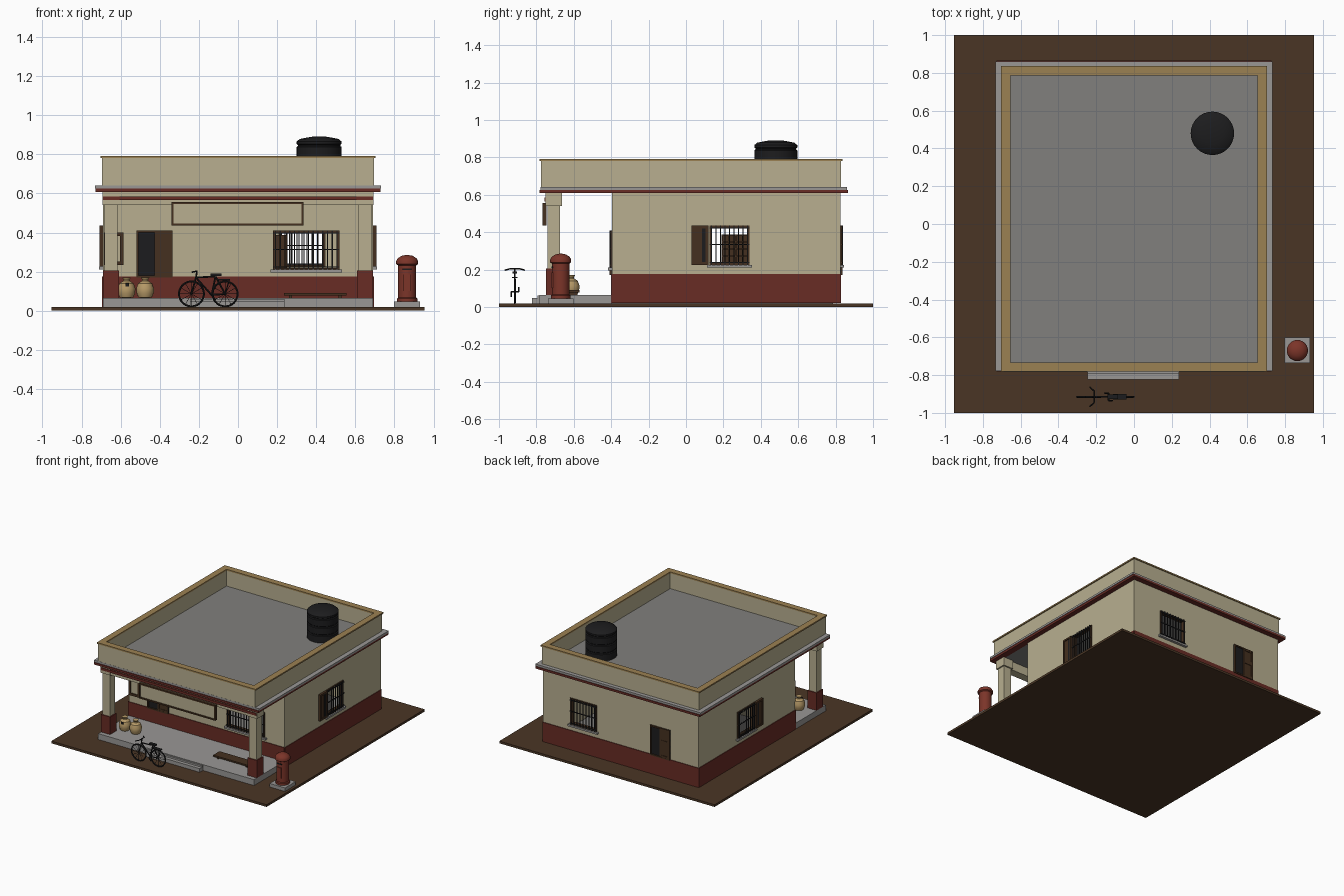
import bpy, bmesh, math
from mathutils import Matrix, Vector

if "Cube" in bpy.data.objects:
    bpy.data.objects.remove(bpy.data.objects["Cube"])


def material(name, *rgb):
    m = bpy.data.materials.new(name)
    m.use_nodes = True
    m.diffuse_color = (*rgb, 1)
    node = next(n for n in m.node_tree.nodes if n.type == 'BSDF_PRINCIPLED')
    node.inputs["Base Color"].default_value = (*rgb, 1)
    node.inputs["Roughness"].default_value = 0.8
    return m


CREAM = material("cream plaster", .48, .43, .28)
RED = material("oxide red", .14, .025, .018)
POST_RED = material("post box red", .2, .035, .022)
ROOF = material("roof grey", .22, .215, .205)
STONE = material("pale stone", .32, .31, .3)
EARTH = material("brown earth", .068, .036, .018)
TAN = material("tan coping", .33, .22, .085)
WOOD = material("dark wood", .06, .03, .014)
BLACK = material("black", .012, .012, .013)
SACK = material("sackcloth", .48, .33, .14)


def finish(name, bm, mat, smooth=False):
    bmesh.ops.recalc_face_normals(bm, faces=bm.faces)
    mesh = bpy.data.meshes.new(name)
    bm.to_mesh(mesh)
    bm.free()
    mesh.materials.append(mat)
    ob = bpy.data.objects.new(name, mesh)
    bpy.context.collection.objects.link(ob)
    if smooth:
        bpy.ops.object.select_all(action='DESELECT')
        ob.select_set(True)
        bpy.context.view_layer.objects.active = ob
        bpy.ops.object.shade_smooth_by_angle(angle=math.radians(35))
    return ob


def boxes(name, mat, *bounds):
    """One object of axis-aligned boxes, each (x0, x1, y0, y1, z0, z1)."""
    bm = bmesh.new()
    for x0, x1, y0, y1, z0, z1 in bounds:
        move = Matrix.Translation(((x0 + x1) / 2, (y0 + y1) / 2, (z0 + z1) / 2))
        size = Matrix.Diagonal((abs(x1 - x0), abs(y1 - y0), abs(z1 - z0), 1))
        bmesh.ops.create_cube(bm, size=1, matrix=move @ size)
    return finish(name, bm, mat)


def lathe(name, mat, x, y, profile, steps=28):
    bm = bmesh.new()
    vs = [bm.verts.new((x + r, y, z)) for r, z in profile]
    es = [bm.edges.new(pair) for pair in zip(vs, vs[1:])]
    bmesh.ops.spin(bm, geom=vs + es, cent=(x, y, 0), axis=(0, 0, 1),
                   angle=math.tau, steps=steps)
    bmesh.ops.remove_doubles(bm, verts=bm.verts, dist=.0005)
    return finish(name, bm, mat, True)


def tubes(name, mat, radius, *paths):
    bm = bmesh.new()
    for path in paths:
        for a, b in zip(path, path[1:]):
            a, b = Vector(a), Vector(b)
            turn = (b - a).to_track_quat('Z', 'Y').to_matrix().to_4x4()
            bmesh.ops.create_cone(bm, cap_ends=True, segments=8, radius1=radius,
                                  radius2=radius, depth=(b - a).length,
                                  matrix=Matrix.Translation((a + b) / 2) @ turn)
    return finish(name, bm, mat, True)


# Wall faces: a panel spans u along the wall, d outwards and z upwards
WX, FRONT, BACK = .69, -.396, .825


def panel(side, u0, u1, d0, d1, z0, z1):
    if side == "front":
        return (u0, u1, FRONT - d0, FRONT - d1, z0, z1)
    if side == "back":
        return (u0, u1, BACK + d0, BACK + d1, z0, z1)
    s = 1 if side == "left" else -1
    return (s * (WX + d0), s * (WX + d1), u0, u1, z0, z1)


def frame(side, u0, u1, d0, d1, z0, z1, t):
    return [panel(side, u0, u1, d0, d1, z0, z0 + t), panel(side, u0, u1, d0, d1, z1 - t, z1),
            panel(side, u0, u0 + t, d0, d1, z0, z1), panel(side, u1 - t, u1, d0, d1, z0, z1)]


def window_wall(side, lo, hi, u0, u1, z0, z1, bars):
    """Wall with one opening, a red dado, a window frame, sill and iron bars."""
    boxes(side + "_wall", CREAM,
          panel(side, lo, u0, -.04, 0, .02, .61), panel(side, u1, hi, -.04, 0, .02, .61),
          panel(side, u0, u1, -.04, 0, .02, z0), panel(side, u0, u1, -.04, 0, z1, .61))
    boxes(side + "_dado", RED, panel(side, lo, hi, 0, .005, .02, .175))
    boxes(side + "_window_frame", WOOD, *frame(side, u0, u1, -.03, .008, z0, z1, .009))
    boxes(side + "_window_sill", STONE, panel(side, u0 - .014, u1 + .014, -.03, .02, z0 - .014, z0))
    iron = [panel(side, u0, u1, .008, .014, z, z + .006)
            for z in (z0 + .01, (z0 + z1) / 2, z1 - .016)]
    for i in range(bars):
        u = u0 + (u1 - u0) * (i + .5) / bars
        iron.append(panel(side, u - .003, u + .003, .008, .014, z0, z1))
    boxes(side + "_window_bars", BLACK, *iron)


window_wall("front", -WX, WX, .18, .518, .21, .41, 14)
window_wall("back", -WX, WX, .21, .445, .225, .435, 9)
for side in ("left", "right"):
    window_wall(side, FRONT, BACK, .125, .34, .225, .435, 9)
    boxes(side + "_shutter", WOOD, panel(side, .03, .12, 0, .012, .225, .435),
          *frame(side, .03, .12, .012, .018, .225, .435, .014))
    boxes(side + "_shutter_gap", BLACK, panel(side, .085, .105, .012, .015, .24, .42))

# Doors: dark opening with one closed leaf
for side, u0, u1 in (("front", -.52, -.335), ("back", -.44, -.265)):
    mid = (u0 + u1) / 2
    leaf = (mid, u1) if side == "front" else (u0, mid)
    boxes(side + "_door_opening", BLACK, panel(side, u0, u1, 0, .003, .175, .41))
    boxes(side + "_door_frame", WOOD, *frame(side, u0, u1, 0, .012, .17, .41, .01))
    boxes(side + "_door_leaf", WOOD, panel(side, *leaf, 0, .007, .175, .405),
          *frame(side, *leaf, .007, .011, .18, .3, .014),
          *frame(side, *leaf, .007, .011, .3, .405, .014))

# Notice board beside the front door
boxes("notice_board_frame", WOOD, *frame("front", -.685, -.585, 0, .014, .235, .4, .018))
boxes("notice_board_panel", CREAM, panel("front", -.68, -.59, 0, .006, .24, .395))

# Pigeonhole shelf inside
cells = [(.19, .25, y, y + .008, .02, .385) for y in (.19, .227, .263, .3, .335)]
cells += [(.19, .25, .19, .343, z, z + .008) for z in (.23, .268, .306, .344, .38)]
boxes("pigeonhole_shelf", WOOD, *cells, (.19, .196, .19, .343, .02, .385))

# Ground, porch and step
boxes("ground", EARTH, (-.953, .953, -1, 1, 0, .018))
boxes("porch_floor", STONE, (-WX, WX, -.783, FRONT, .018, .065))
boxes("porch_step", STONE, (-.245, .237, -.823, -.783, .018, .047),
      (-.245, .237, -.795, -.783, .047, .06))
boxes("inside_floor", ROOF, (-WX + .04, WX - .04, FRONT, BACK - .04, .018, .03))


def ring(x, y0, y1, t, z0, z1):
    return [(-x, x, y0, y0 + t, z0, z1), (-x, x, y1 - t, y1, z0, z1),
            (-x, -x + t, y0 + t, y1 - t, z0, z1), (x - t, x, y0 + t, y1 - t, z0, z1)]


# Roof, cornice and parapet
boxes("roof_slab", ROOF, (-WX, WX, -.77, .82, .61, .655))
boxes("cornice_red_band", RED, *ring(.728, -.782, .866, .05, .608, .625))
boxes("cornice_stone_band", STONE, *ring(.732, -.777, .861, .05, .625, .641))
boxes("parapet", CREAM, *ring(.695, -.776, .83, .04, .641, .783))
boxes("parapet_coping", TAN, *ring(.703, -.782, .837, .05, .78, .791))

# Porch columns, beam and blank sign board
for s, side in ((1, "left"), (-1, "right")):
    def column(r, z0, z1):
        return (s * .65 - r, s * .65 + r, -.707 - r, -.707 + r, z0, z1)
    boxes(side + "_column_base", RED, column(.041, .065, .205))
    boxes(side + "_column_shaft", CREAM, column(.033, .205, .54))
    boxes(side + "_column_capital", CREAM, column(.044, .54, .608))
boxes("porch_beam", CREAM, (-WX, WX, -.745, -.68, .54, .61))
boxes("porch_beam_stripe", RED, (-WX, WX, -.756, -.745, .565, .585))
boxes("sign_panel", CREAM, (-.335, .33, -.76, -.75, .44, .55))
boxes("sign_frame", WOOD, (-.34, .335, -.767, -.746, .435, .446), (-.34, .335, -.767, -.746, .545, .556),
      (-.34, -.331, -.767, -.746, .435, .556), (.326, .335, -.767, -.746, .435, .556))

# Bench
boxes("bench", WOOD, (.235, .555, -.65, -.57, .078, .09),
      *[(x, x + .015, -.64, -.58, .065, .078) for x in (.26, .515)])

# Sacks on the porch
for i, x in enumerate((-.57, -.475)):
    lathe(f"sack_{i + 1}", SACK, x, -.615,
          [(0, .065), (.034, .067), (.044, .09), (.045, .115), (.036, .14), (.017, .152),
           (.015, .157), (.022, .17), (0, .168)], 16)
boxes("sack_label", BLACK, (-.575, -.558, -.66, -.654, .125, .142))

# Water tank on the roof
tank = [(0, .655), (.115, .655)]
for z in (.715, .78, .845):
    tank += [(.115, z - .008), (.109, z - .003), (.109, z + .003), (.115, z + .008)]
tank += [(.115, .865), (.1, .878), (.06, .886), (.035, .89), (0, .891)]
lathe("water_tank", BLACK, .415, .48, tank, 32)

# Pillar post box
boxes("post_box_plinth", STONE, (.797, .932, -.737, -.602, .018, .046))
lathe("post_box", POST_RED, .865, -.67,
      [(0, .046), (.052, .046), (.052, .062), (.046, .067), (.046, .232), (.056, .238),
       (.056, .254), (.048, .268), (.028, .281), (0, .286)])
boxes("post_box_slot", BLACK, (.842, .888, -.718, -.71, .208, .217))
boxes("post_box_door", POST_RED, (.845, .885, -.719, -.71, .1, .185))

# Bicycle: x and z in its own plane, y sideways
BY, AXLE, WHEEL = -.915, .086, .064


def at(x, z, side=0):
    return (x, BY + side, z)


for name, x in (("front", -.238), ("rear", -.066)):
    rim = [at(x + WHEEL * math.cos(k * math.tau / 24), AXLE + WHEEL * math.sin(k * math.tau / 24))
           for k in range(25)]
    tubes(name + "_tyre", BLACK, .005, rim)
    tubes(name + "_spokes", BLACK, .0012, *[(rim[k], rim[k + 12]) for k in range(0, 12, 2)])
crank, seat, head, rear = at(-.135, .08), at(-.115, .175), at(-.215, .17), at(-.066, AXLE)
tubes("bicycle_frame", BLACK, .0045, (crank, seat, head, crank), (crank, rear, seat),
      (at(-.238, AXLE), head, at(-.21, .2)))
tubes("handlebar", BLACK, .004, (at(-.235, .197, -.052), at(-.21, .203, -.03),
                                 at(-.21, .203, .03), at(-.235, .197, .052)))
tubes("pedals", BLACK, .004, (at(-.135, .08, -.02), at(-.135, .08, .02)),
      (at(-.135, .08, -.02), at(-.115, .055, -.02)), (at(-.135, .08, .02), at(-.155, .105, .02)))
boxes("saddle", BLACK, (-.14, -.085, BY - .012, BY + .012, .178, .19))
boxes("luggage_rack", BLACK, (-.11, -.04, BY - .015, BY + .015, .155, .161))
tubes("rack_stays", BLACK, .003, (rear, at(-.045, .156)))
